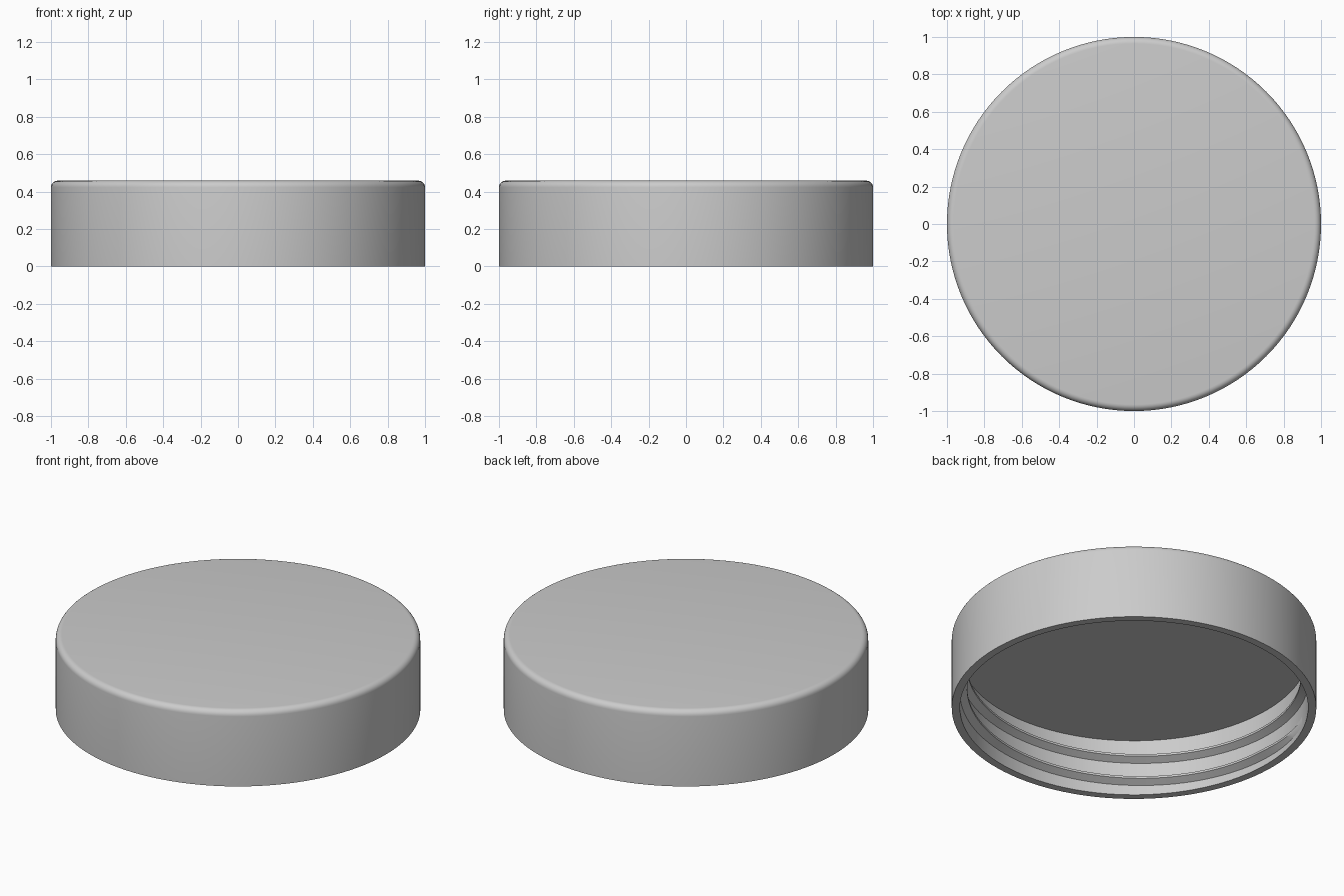
import bpy
import bmesh
from math import cos, sin, pi, radians

cube = bpy.data.objects.get("Cube")
if cube:
    bpy.data.objects.remove(cube, do_unlink=True)

SEGMENTS = 128
HEIGHT = 0.458
WALL = 0.955       # inner wall radius
CEILING = 0.342    # underside of the top
BEVEL = 0.035

grey = bpy.data.materials.new("plain grey")
grey.use_nodes = True
colour = (0.6, 0.6, 0.6, 1)
grey.diffuse_color = colour
grey.node_tree.nodes["Principled BSDF"].inputs["Base Color"].default_value = colour


def ring_point(radius, angle, z):
    return (radius * cos(angle), radius * sin(angle), z)


def finish(name, bm):
    bmesh.ops.recalc_face_normals(bm, faces=bm.faces)
    mesh = bpy.data.meshes.new(name)
    bm.to_mesh(mesh)
    bm.free()
    mesh.materials.append(grey)
    obj = bpy.data.objects.new(name, mesh)
    bpy.context.collection.objects.link(obj)
    bpy.ops.object.select_all(action="DESELECT")
    obj.select_set(True)
    bpy.context.view_layer.objects.active = obj
    bpy.ops.object.shade_smooth_by_angle(angle=radians(30))


def bridge(bm, a, b, closed):
    for i in range(len(a) if closed else len(a) - 1):
        j = (i + 1) % len(a)
        bm.faces.new((a[i], a[j], b[j], b[i]))


# Cap: ceiling, inner wall, flat rim, outer wall and rounded top edge
profile = [(WALL, CEILING), (WALL, 0), (1, 0)]
for i in range(7):
    a = i / 6 * pi / 2
    profile.append((1 - BEVEL + BEVEL * cos(a), HEIGHT - BEVEL + BEVEL * sin(a)))
bm = bmesh.new()
rings = [[bm.verts.new(ring_point(r, 2 * pi * i / SEGMENTS, z)) for i in range(SEGMENTS)]
         for r, z in profile]
for lower, upper in zip(rings, rings[1:]):
    bridge(bm, lower, upper, True)
bm.faces.new(rings[0])
bm.faces.new(rings[-1])
finish("cap", bm)

# Screw thread: a trapezoid swept up the inner wall, tapering at both ends
PITCH = 0.14
DEPTH = 0.04
START, END = radians(-160), radians(490)
STEPS = 230
section = [(-0.1, 0), (1, 0.025), (1, 0.038), (-0.1, 0.063)]
bm = bmesh.new()
loops = []
for i in range(STEPS + 1):
    t = i / STEPS
    turn = START + t * (END - START)
    taper = min(1, 0.05 + min(t, 1 - t) * 25)
    base = 0.09 + PITCH * turn / (2 * pi)
    loops.append([bm.verts.new(ring_point(WALL - DEPTH * taper * d, turn - pi / 4, base + h))
                  for d, h in section])
for a, b in zip(loops, loops[1:]):
    bridge(bm, a, b, True)
bm.faces.new(loops[0])
bm.faces.new(loops[-1])
finish("screw_thread", bm)
